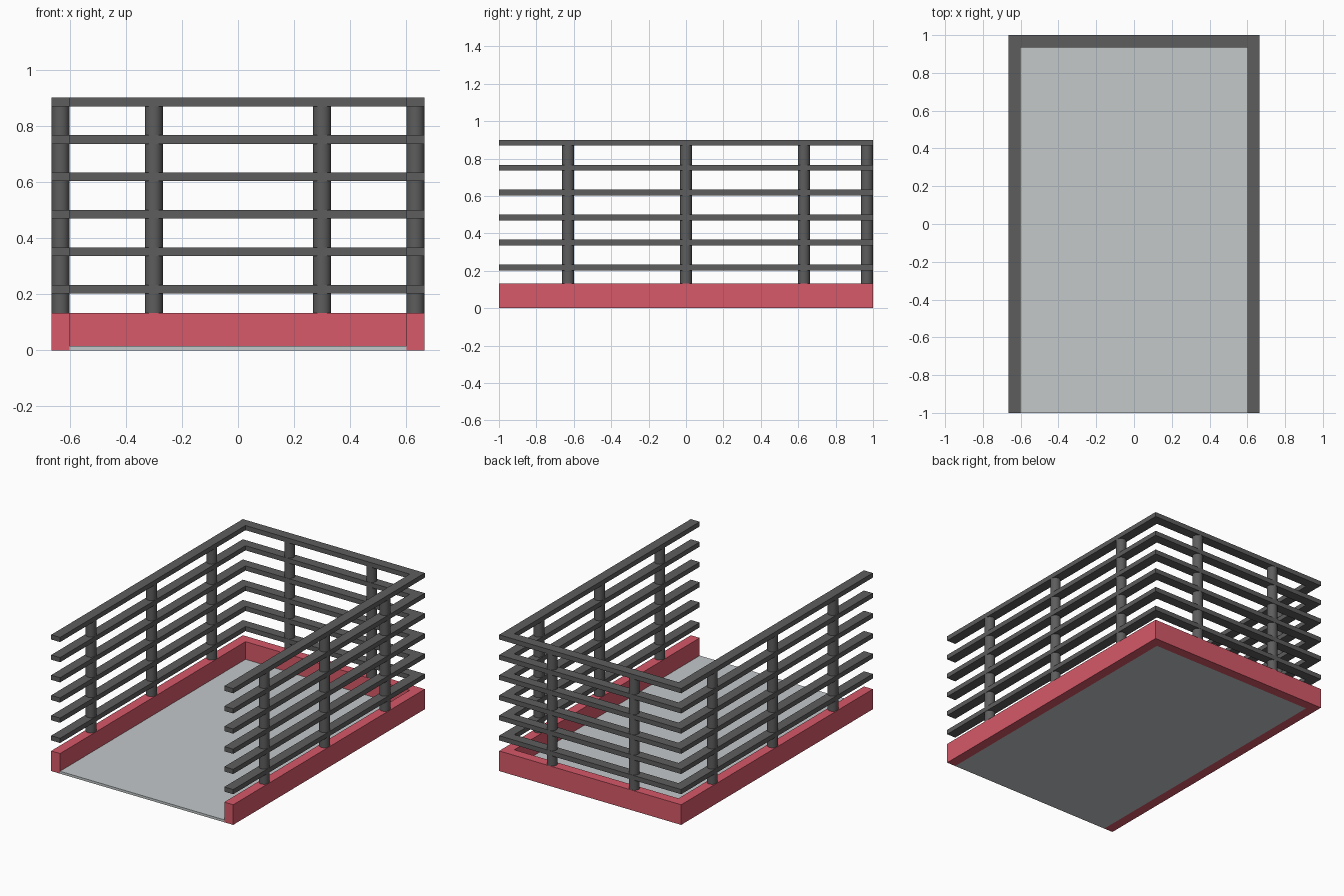
import bpy, bmesh

if "Cube" in bpy.data.objects:
    bpy.data.objects.remove(bpy.data.objects["Cube"])

HX, HY, W = 0.665, 1.0, 0.065   # half width, half length, frame width
IX, IY = HX - W, HY - W         # inner edges of the frame


def material(name, rgb):
    m = bpy.data.materials.new(name)
    m.diffuse_color = (*rgb, 1)
    m.use_nodes = True
    m.node_tree.nodes["Principled BSDF"].inputs["Base Color"].default_value = m.diffuse_color
    return m


RED = material("red_paint", (0.67, 0.10, 0.14))
DARK = material("dark_metal", (0.11, 0.11, 0.11))
PALE = material("pale_floor", (0.55, 0.58, 0.59))


def prism(name, outline, z0, z1, mat):
    """Extrude a flat outline from z0 up to z1."""
    bm = bmesh.new()
    face = bm.faces.new([bm.verts.new((x, y, z0)) for x, y in outline])
    up = bmesh.ops.extrude_face_region(bm, geom=[face])["geom"]
    bmesh.ops.translate(bm, vec=(0, 0, z1 - z0),
                        verts=[v for v in up if isinstance(v, bmesh.types.BMVert)])
    bmesh.ops.recalc_face_normals(bm, faces=bm.faces)
    mesh = bpy.data.meshes.new(name)
    bm.to_mesh(mesh)
    bm.free()
    mesh.materials.append(mat)
    obj = bpy.data.objects.new(name, mesh)
    bpy.context.collection.objects.link(obj)
    return obj


# U-shaped outline, open at the front
U = [(-HX, -HY), (-IX, -HY), (-IX, IY), (IX, IY),
     (IX, -HY), (HX, -HY), (HX, HY), (-HX, HY)]

# Base: floor panel and curb
prism("floor_panel", [(-IX, -HY), (IX, -HY), (IX, IY), (-IX, IY)], 0, 0.016, PALE)
prism("curb", U, 0, 0.133, RED)

# Six evenly spaced rails
for i in range(6):
    top = 0.9 - i * 0.1333
    prism(f"rail_{i + 1}", U, top - 0.031, top, DARK)

# Round posts: three per side, two at the back
CX, CY = HX - W / 2, HY - W / 2
spots = [(s * CX, y) for s in (-1, 1) for y in (-0.63, 0, 0.63)]
spots += [(-0.3, CY), (0.3, CY)]
for i, (x, y) in enumerate(spots):
    bpy.ops.mesh.primitive_cylinder_add(vertices=32, radius=W / 2 - 0.0005, depth=0.75,
                                        location=(x, y, 0.505))
    post = bpy.context.object
    post.name = f"post_{i + 1}"
    post.data.materials.append(DARK)
    bpy.ops.object.shade_smooth_by_angle()
